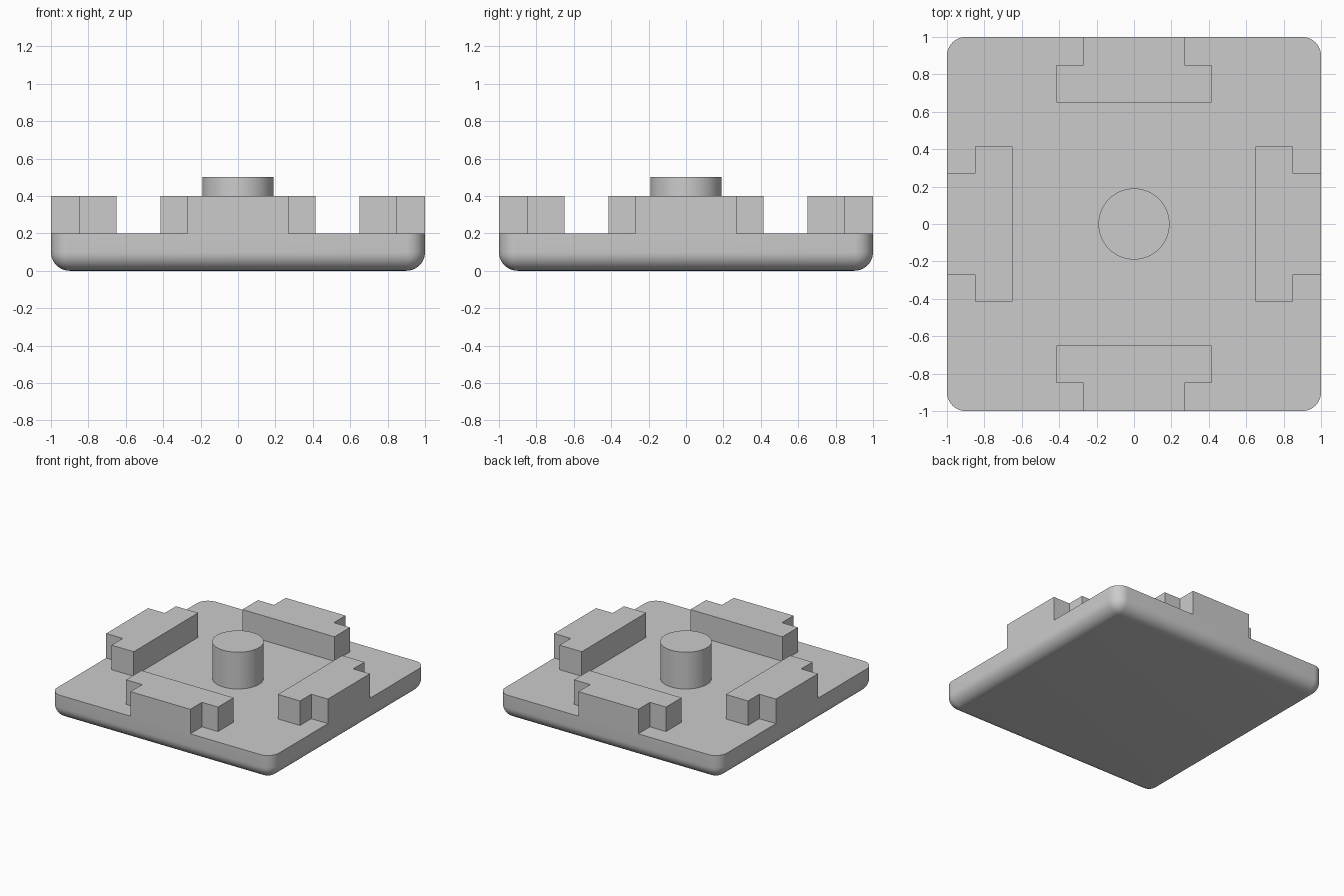
import bpy
import bmesh
import math
from mathutils import Matrix

if "Cube" in bpy.data.objects:
    bpy.data.objects.remove(bpy.data.objects["Cube"], do_unlink=True)

GREY = (0.6, 0.6, 0.6, 1)
grey = bpy.data.materials.new("plain_grey")
grey.use_nodes = True
grey.diffuse_color = GREY
grey.node_tree.nodes["Principled BSDF"].inputs["Base Color"].default_value = GREY

BASE_TOP = 0.2
BLOCK_TOP = 0.4
POST_TOP = 0.5


def finish(name, bm):
    """Turn a bmesh into a named, grey, smooth-shaded object with sharp edges."""
    bmesh.ops.recalc_face_normals(bm, faces=bm.faces)
    mesh = bpy.data.meshes.new(name)
    bm.to_mesh(mesh)
    bm.free()
    mesh.materials.append(grey)
    obj = bpy.data.objects.new(name, mesh)
    bpy.context.collection.objects.link(obj)
    bpy.ops.object.select_all(action="DESELECT")
    obj.select_set(True)
    bpy.context.view_layer.objects.active = obj
    bpy.ops.object.shade_smooth_by_angle(angle=math.radians(30))
    return obj


# Base plate: rounded corners and underside, crisp flat top
bm = bmesh.new()
bmesh.ops.create_cube(bm, size=2)
bmesh.ops.scale(bm, vec=(1, 1, BASE_TOP / 2), verts=bm.verts)
bmesh.ops.translate(bm, vec=(0, 0, BASE_TOP / 2), verts=bm.verts)
rounded = [e for e in bm.edges if min(v.co.z for v in e.verts) < 0.01]
bmesh.ops.bevel(bm, geom=rounded, offset=0.1, segments=10, profile=0.5,
                affect="EDGES", clamp_overlap=False)
finish("base_plate", bm)

# T-shaped blocks: stem flush with the plate's side, bar facing the centre
half_t = [(0.27, -1), (0.27, -0.85), (0.415, -0.85), (0.415, -0.65)]
outline = half_t + [(-x, y) for x, y in reversed(half_t)]
for i, side in enumerate(("front", "left", "back", "right")):
    bm = bmesh.new()
    face = bm.faces.new([bm.verts.new((x, y, BASE_TOP)) for x, y in outline])
    grown = bmesh.ops.extrude_face_region(bm, geom=[face], use_keep_orig=True)
    top = [g for g in grown["geom"] if isinstance(g, bmesh.types.BMVert)]
    bmesh.ops.translate(bm, vec=(0, 0, BLOCK_TOP - BASE_TOP), verts=top)
    bm.transform(Matrix.Rotation(i * math.pi / 2, 4, "Z"))
    finish(side + "_block", bm)

# Central round post
bm = bmesh.new()
bmesh.ops.create_cone(bm, cap_ends=True, segments=64, radius1=0.19, radius2=0.19,
                      depth=POST_TOP - BASE_TOP,
                      matrix=Matrix.Translation((0, 0, (POST_TOP + BASE_TOP) / 2)))
finish("centre_post", bm)
